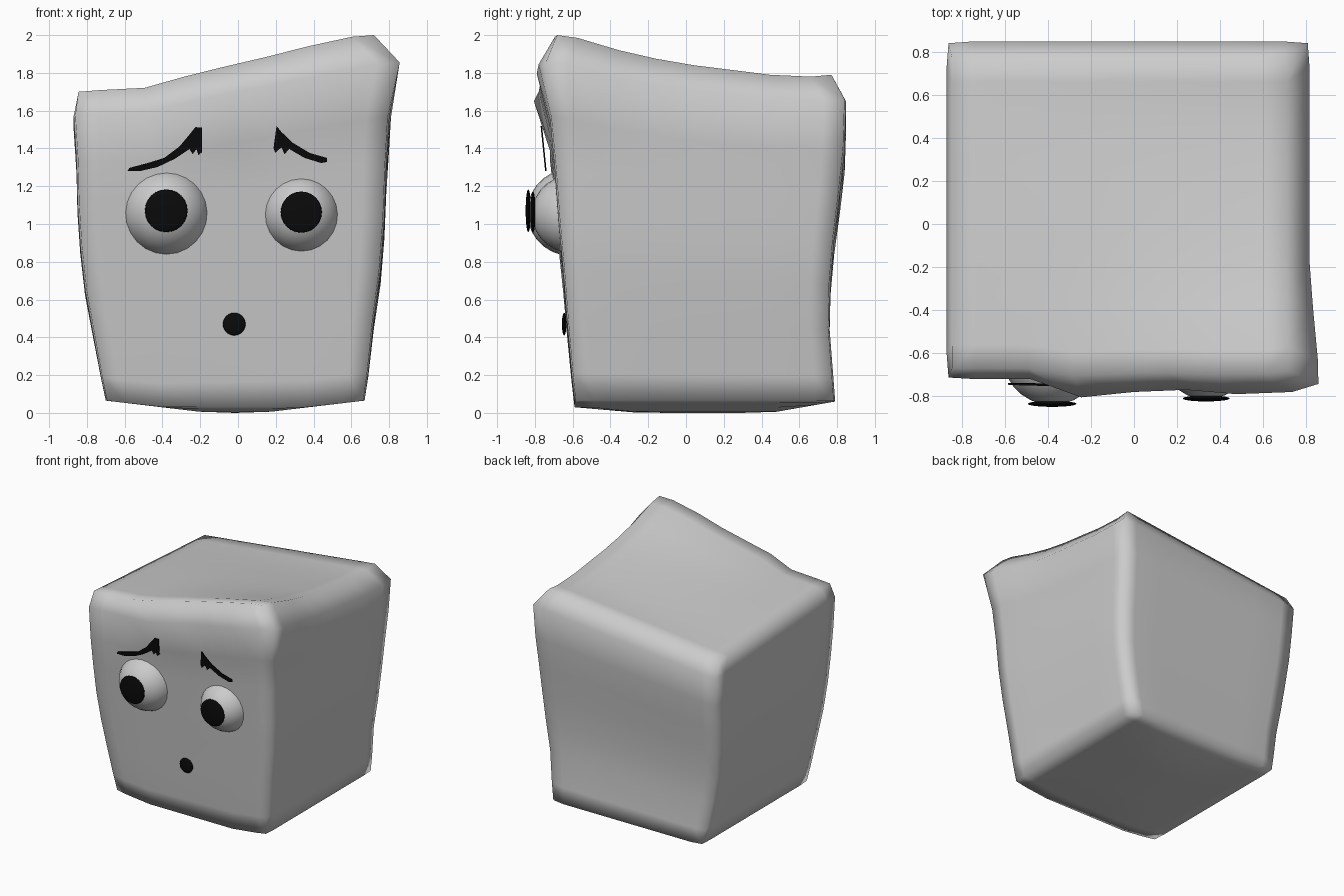
import bpy, bmesh, math
from mathutils import Matrix, Vector

if "Cube" in bpy.data.objects:
    bpy.data.objects.remove(bpy.data.objects["Cube"])


def material(name, value):
    m = bpy.data.materials.new(name)
    m.diffuse_color = (value, value, value, 1)
    m.use_nodes = True
    m.node_tree.nodes["Principled BSDF"].inputs["Base Color"].default_value = m.diffuse_color
    return m


grey = material("soft grey", 0.6)
black = material("black", 0.003)


def finish(bm, name, mat, smooth=True):
    bmesh.ops.recalc_face_normals(bm, faces=bm.faces)
    me = bpy.data.meshes.new(name)
    bm.to_mesh(me)
    bm.free()
    me.materials.append(mat)
    for p in me.polygons:
        p.use_smooth = smooth
    ob = bpy.data.objects.new(name, me)
    bpy.context.collection.objects.link(ob)
    return ob


# Grid stops across each side of the block, and profiles sampled at them
STOPS = [-1, -.85, -.55, -.28, 0, .28, .55, .85, 1]
LEFT = [-.70, -.725, -.77, -.81, -.835, -.85, -.855, -.87, -.845]
RIGHT = [.67, .69, .72, .755, .775, .785, .80, .815, .71]
FRONT = [-.59, -.605, -.63, -.65, -.675, -.695, -.72, -.72, -.67]
BACK = [.79, .78, .76, .765, .785, .815, .84, .848, .77]
BROW_RIDGE = [0, 0, 0, -.085, -.06, -.05, -.07, -.06, -.03]
RIGHT_TOP = [2.0, 1.985, 1.92, 1.875, 1.84, 1.815, 1.79, 1.78, 1.79]
FRONT_RISE = [0, .03, .07, .27, .45, .62, .80, .97, 1]


def lerp(a, b, t):
    return a + (b - a) * t


def block_point(i, j, k):
    u, v, w = STOPS[i], STOPS[j], STOPS[k]
    s, t, h = (u + 1) / 2, (v + 1) / 2, (w + 1) / 2
    right = RIGHT[k]
    if k >= 6:                       # flared front right corner
        right += (0, .05, .01)[k - 6] * max(0, 1 - t * 3)
    x = lerp(LEFT[k], right, s)
    front = FRONT[k]
    if k == 7:
        front += BROW_RIDGE[i]
    elif k == 8:
        front += BROW_RIDGE[i] * .4
    y = lerp(front, BACK[k], t)
    if abs(u) == 1 and abs(v) == 1 and k < 8:   # soften the upright edges
        x, y = x * .99, y * .99
    rise = lerp(FRONT_RISE[i], s, min(1, t * 2))
    left_top = lerp(1.70, 1.61, t)
    top = lerp(left_top, RIGHT_TOP[j], rise)
    bottom = max(.065 * max(0, (abs(u) - .2) / .8),
                 (.03 if v < 0 else .06) * max(0, (abs(v) - .5) / .5))
    return x, y, lerp(bottom, top, h)


# Block body
bm = bmesh.new()
bmesh.ops.create_cube(bm, size=2)
bmesh.ops.subdivide_edges(bm, edges=bm.edges, cuts=7, use_grid_fill=True)
for vert in bm.verts:
    vert.co = block_point(*[round((c + 1) * 4) for c in vert.co])
finish(bm, "block_body", grey)


def ball(name, centre, scale, mat):
    bm = bmesh.new()
    bmesh.ops.create_uvsphere(bm, u_segments=24, v_segments=14, radius=1)
    mtx = (Matrix.Translation(Vector(centre)) @ Matrix.Diagonal((*scale, 1))
           @ Matrix.Rotation(math.pi / 2, 4, 'X'))
    bmesh.ops.transform(bm, matrix=mtx, verts=bm.verts)
    return finish(bm, name, mat)


# Eyes and flattened pupils
for side, x, z, r, pz, pr, py in (("left", -.38, 1.062, .231, 1.07, .113, -.835),
                                  ("right", .335, 1.053, .205, 1.063, .109, -.81)):
    ball(side + "_eye", (x, -.61, z), (r, r, r), grey)
    ball(side + "_pupil", (x, py, pz), (pr, .014, pr), black)

# Mouth
ball("mouth", (-.02, -.645, .47), (.06, .012, .06), black)


# Eyebrows: thin plates leaning with the face
def eyebrow(name, points):
    bm = bmesh.new()
    verts = [bm.verts.new((x, -.745 - .1 * (z - 1.27), z)) for x, z in points]
    face = bm.faces.new(verts)
    ext = bmesh.ops.extrude_face_region(bm, geom=[face])
    for g in ext["geom"]:
        if isinstance(g, bmesh.types.BMVert):
            g.co.y += .008
    finish(bm, name, black, smooth=False)


eyebrow("left_eyebrow", [
    (-.585, 1.28), (-.575, 1.297), (-.47, 1.325), (-.39, 1.35), (-.31, 1.41),
    (-.26, 1.47), (-.225, 1.513), (-.19, 1.51), (-.19, 1.38), (-.21, 1.365),
    (-.22, 1.397), (-.24, 1.37), (-.257, 1.397), (-.335, 1.345), (-.425, 1.302),
    (-.52, 1.28)])
eyebrow("right_eyebrow", [
    (.204, 1.519), (.23, 1.487), (.29, 1.43), (.38, 1.376), (.47, 1.35),
    (.47, 1.328), (.44, 1.323), (.352, 1.35), (.272, 1.397), (.246, 1.37),
    (.23, 1.407), (.198, 1.376), (.188, 1.402)])
